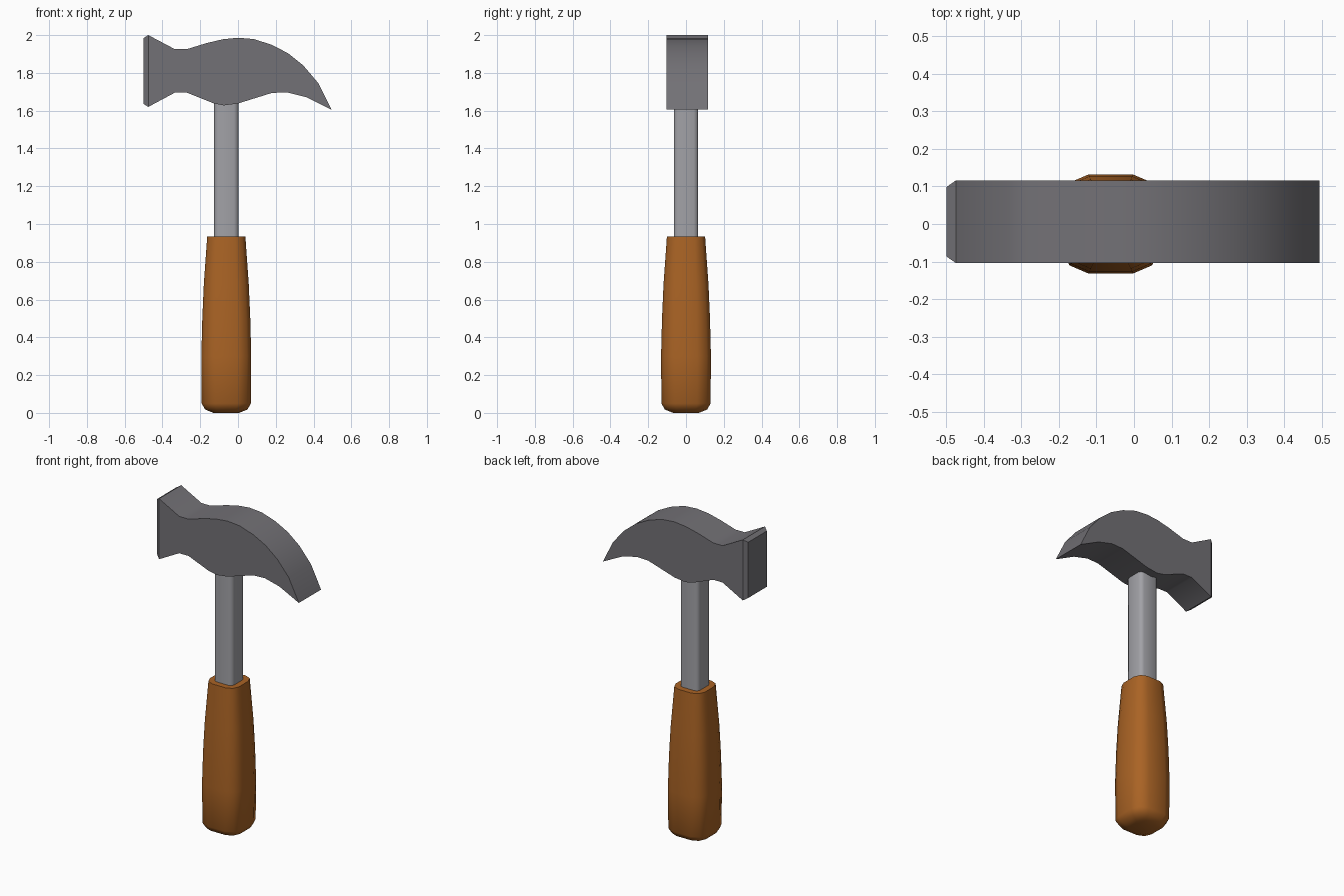
import bpy, bmesh, math
from mathutils import Vector

if "Cube" in bpy.data.objects:
    bpy.data.objects.remove(bpy.data.objects["Cube"])


def material(name, rgb):
    m = bpy.data.materials.new(name)
    m.diffuse_color = (*rgb, 1)
    m.use_nodes = True
    m.node_tree.nodes["Principled BSDF"].inputs["Base Color"].default_value = m.diffuse_color
    return m


def finish(bm, name, mat, angle):
    bmesh.ops.recalc_face_normals(bm, faces=bm.faces)
    me = bpy.data.meshes.new(name)
    bm.to_mesh(me)
    bm.free()
    ob = bpy.data.objects.new(name, me)
    bpy.context.collection.objects.link(ob)
    me.materials.append(mat)
    bpy.ops.object.select_all(action='DESELECT')
    bpy.context.view_layer.objects.active = ob
    ob.select_set(True)
    bpy.ops.object.shade_smooth_by_angle(angle=math.radians(angle))
    return ob


def rounded_post(name, mat, rings, flat, corner, cx):
    """Loft of soft-cornered squares; rings are (z, half width)."""
    quarter = [(1, -flat), (1, flat), (corner, corner)]
    outline = []
    for k in range(4):
        c, s = [(1, 0), (0, 1), (-1, 0), (0, -1)][k]
        outline += [(x * c - y * s, x * s + y * c) for x, y in quarter]
    bm = bmesh.new()
    loops = [[bm.verts.new((cx + x * h, y * h, z)) for x, y in outline] for z, h in rings]
    n = len(outline)
    for a, b in zip(loops, loops[1:]):
        for i in range(n):
            bm.faces.new((a[i], a[(i + 1) % n], b[(i + 1) % n], b[i]))
    bm.faces.new(loops[0])
    bm.faces.new(loops[-1])
    return finish(bm, name, mat, 50)


dark_steel = material("dark steel", (0.17, 0.165, 0.18))
light_steel = material("light steel", (0.36, 0.36, 0.385))
orange_grip = material("orange brown grip", (0.40, 0.125, 0.018))
CX = -0.062

# Grip and shaft
rounded_post("grip", orange_grip,
             [(0, 0.068), (0.018, 0.112), (0.05, 0.130), (0.3, 0.132),
              (0.5, 0.127), (0.68, 0.119), (0.935, 0.101)], 0.45, 0.835, CX)
rounded_post("shaft", light_steel, [(0.9, 0.064), (1.78, 0.064)], 0.64, 0.9, CX)

# Head: side profile extruded across y
profile = [(-0.475, 2.0), (-0.335, 1.926), (-0.27, 1.926), (-0.165, 1.958), (-0.08, 1.978),
           (0, 1.986), (0.085, 1.979), (0.18, 1.948), (0.265, 1.904), (0.345, 1.84),
           (0.425, 1.746), (0.495, 1.605), (0.36, 1.672), (0.26, 1.697), (0.18, 1.694),
           (0, 1.638), (-0.075, 1.628), (-0.13, 1.639), (-0.27, 1.695), (-0.335, 1.695),
           (-0.475, 1.62)]
bm = bmesh.new()
side = bm.faces.new([bm.verts.new((x, -0.104, z)) for x, z in profile])
ext = bmesh.ops.extrude_face_region(bm, geom=[side], use_keep_orig=True)
bmesh.ops.translate(bm, vec=(0, 0.22, 0),
                    verts=[g for g in ext["geom"] if isinstance(g, bmesh.types.BMVert)])
bmesh.ops.recalc_face_normals(bm, faces=bm.faces)
# Chamfered striking face
strike = min(bm.faces, key=lambda f: f.calc_center_median().x)
tip = bmesh.ops.extrude_discrete_faces(bm, faces=[strike])["faces"][0]
mid = tip.calc_center_median()
for v in tip.verts:
    d = v.co - mid
    v.co = mid + Vector((-0.025, d.y * 0.84, d.z * 0.92))
finish(bm, "head", dark_steel, 30)
